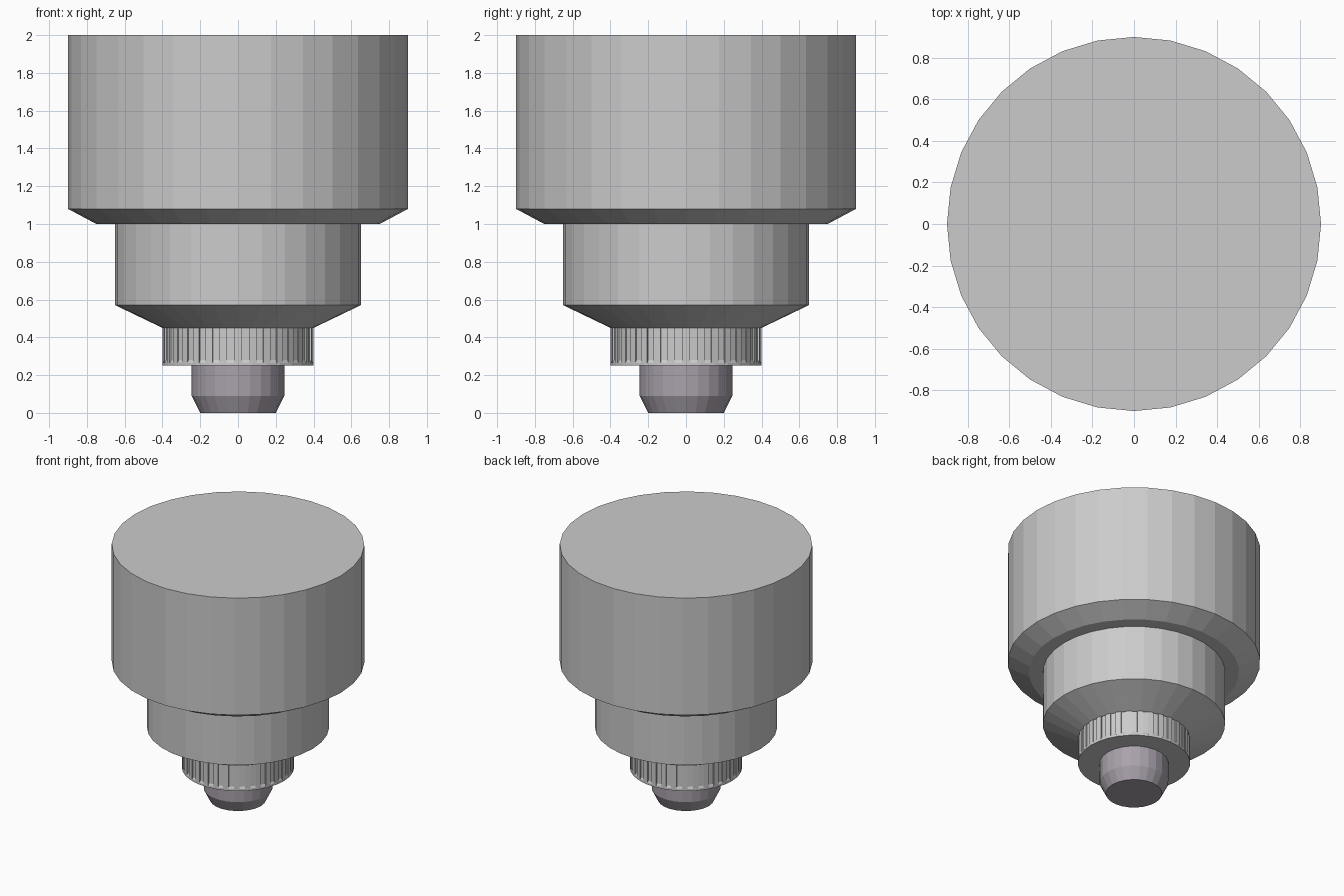
import bpy, bmesh
from math import cos, sin, tau

if "Cube" in bpy.data.objects:
    bpy.data.objects.remove(bpy.data.objects["Cube"])


def lathe(name, profile, sides, color=None):
    """Closed solid of revolution from (radius, z) pairs, bottom to top."""
    bm = bmesh.new()
    rings = [[bm.verts.new((r * cos(tau * i / sides), r * sin(tau * i / sides), z))
              for i in range(sides)] for r, z in profile]
    for low, high in zip(rings, rings[1:]):
        for i in range(sides):
            j = (i + 1) % sides
            bm.faces.new((low[i], low[j], high[j], high[i]))
    bm.faces.new(rings[0][::-1])
    bm.faces.new(rings[-1])
    mesh = bpy.data.meshes.new(name)
    bm.to_mesh(mesh)
    bm.free()
    obj = bpy.data.objects.new(name, mesh)
    bpy.context.collection.objects.link(obj)
    if color:
        mat = bpy.data.materials.new(name + "_material")
        mat.diffuse_color = color
        mat.use_nodes = True
        mat.node_tree.nodes["Principled BSDF"].inputs["Base Color"].default_value = mat.diffuse_color
        mesh.materials.append(mat)
    return obj


# Wide upper body with chamfered underside
lathe("upper_body", [(0.75, 1.0), (0.9, 1.08), (0.9, 2.0)], 32)

# Middle section tapering down to the collar
lathe("middle_body", [(0.4, 0.45), (0.65, 0.57), (0.65, 1.0)], 32)

# Collar with a very slight lip at its lower edge
lathe("collar", [(0.4, 0.25), (0.4, 0.265), (0.393, 0.28), (0.393, 0.45)], 32)

# Fine raised ribs around the collar
ribs = bmesh.new()
count = 32
for i in range(count):
    a = tau * i / count
    corners = [(r * cos(a + d), r * sin(a + d))
               for r, d in ((0.38, -0.05), (0.4, -0.05), (0.4, 0.05), (0.38, 0.05))]
    low = [ribs.verts.new((x, y, 0.265)) for x, y in corners]
    high = [ribs.verts.new((x, y, 0.45)) for x, y in corners]
    ribs.faces.new(low[::-1])
    ribs.faces.new(high)
    for k in range(4):
        n = (k + 1) % 4
        ribs.faces.new((low[k], low[n], high[n], high[k]))
mesh = bpy.data.meshes.new("collar_ribs")
ribs.to_mesh(mesh)
ribs.free()
bpy.context.collection.objects.link(bpy.data.objects.new("collar_ribs", mesh))

# Dark chamfered tip
lathe("tip", [(0.2, 0.0), (0.245, 0.09), (0.245, 0.25)], 24, (0.40, 0.36, 0.41, 1))
